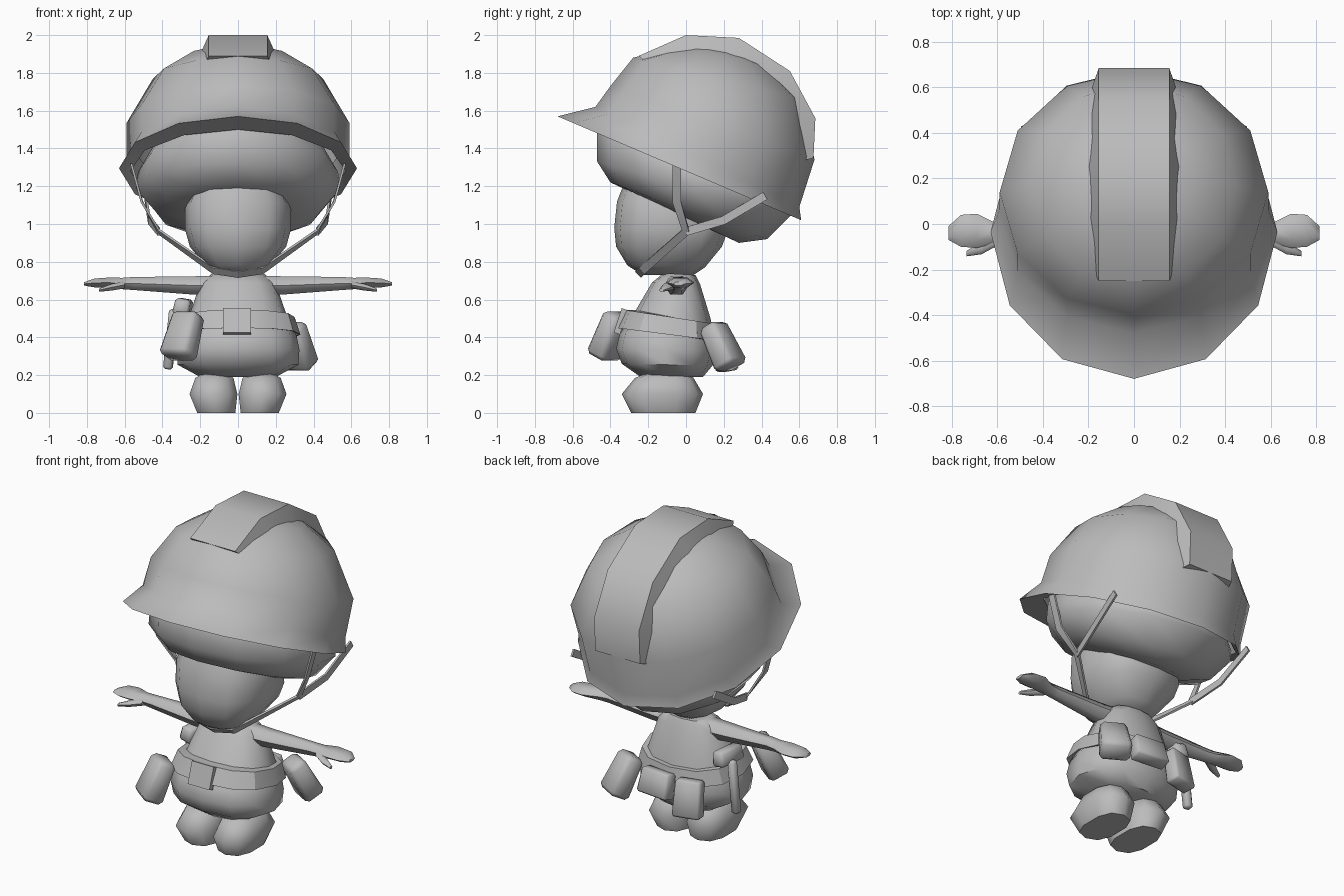
import bpy, bmesh, math
from mathutils import Vector, Euler

cube = bpy.data.objects.get("Cube")
if cube:
    bpy.data.objects.remove(cube, do_unlink=True)

grey = bpy.data.materials.new("plain_grey")
grey.use_nodes = True
grey.diffuse_color = (0.5, 0.5, 0.5, 1)
grey.node_tree.nodes["Principled BSDF"].inputs["Base Color"].default_value = (0.5, 0.5, 0.5, 1)


def finish(name, bm, angle=42, mirror=False):
    """Turn a bmesh into a shaded object, optionally mirrored across x."""
    bmesh.ops.recalc_face_normals(bm, faces=bm.faces)
    me = bpy.data.meshes.new(name)
    bm.to_mesh(me)
    bm.free()
    me.materials.append(grey)
    ob = bpy.data.objects.new(name, me)
    bpy.context.collection.objects.link(ob)
    if mirror:
        ob.modifiers.new("Mirror", 'MIRROR').use_mirror_merge = False
    bpy.ops.object.select_all(action='DESELECT')
    bpy.context.view_layer.objects.active = ob
    ob.select_set(True)
    bpy.ops.object.shade_smooth_by_angle(angle=math.radians(angle))
    return ob


def skin(bm, loops, cap_start=True, cap_end=True):
    """Bridge a list of point loops."""
    rows = [[bm.verts.new(p) for p in loop] for loop in loops]
    n = len(rows[0])
    for a, b in zip(rows, rows[1:]):
        for i in range(n):
            j = (i + 1) % n
            bm.faces.new((a[i], a[j], b[j], b[i]))
    if cap_start:
        bm.faces.new(rows[0])
    if cap_end:
        bm.faces.new(rows[-1])


def ring(front, back, half, cx=0, n=12, power=1.0):
    """Tilted oval: front and back are (y, z), half is the half width."""
    pts = []
    for i in range(n):
        a = math.tau * i / n
        s, c = (math.copysign(abs(f) ** power, f) for f in (math.sin(a), math.cos(a)))
        t = (1 - c) / 2
        pts.append((cx + half * s, front[0] + (back[0] - front[0]) * t,
                    front[1] + (back[1] - front[1]) * t))
    return pts


def loft(name, rings, angle=42, mirror=False, caps=(True, True), **kw):
    bm = bmesh.new()
    skin(bm, [ring(*r, **kw) for r in rings], *caps)
    return finish(name, bm, angle, mirror)


# Helmet: inner lip, brim, tilted dome
loft("helmet", [
    ((-.42, 1.62), (.58, 1.17), .55),
    ((-.47, 1.50), (.57, 1.06), .57),
    ((-.68, 1.57), (.61, 1.02), .63),
    ((-.48, 1.62), (.60, 1.09), .59),
    ((-.40, 1.73), (.68, 1.34), .59),
    ((-.28, 1.88), (.62, 1.66), .45),
    ((-.03, 1.945), (.45, 1.83), .27),
    ((.15, 1.95), (.28, 1.92), .08)], caps=(False, True))

# Raised band over the crown
bm = bmesh.new()
crest = [(-.25, 1.89), (0, 2.0), (.28, 1.985), (.55, 1.81), (.685, 1.56), (.675, 1.35)]
inner = [(y * .75 + .04, z * .9 + .1) for y, z in crest]
loops = []
for (y, z), (v, w) in zip(crest, inner):
    loops.append([(-.155, y, z), (.155, y, z), (.2, v, w), (-.2, v, w)])
skin(bm, loops)
finish("helmet_crest", bm, 50)

# Head under the helmet, and face
loft("head", [
    ((-.38, 1.62), (.50, 1.2), .45),
    ((-.47, 1.48), (.57, 1.07), .53),
    ((-.47, 1.33), (.55, 1.04), .54),
    ((-.40, 1.22), (.43, .92), .44),
    ((-.25, 1.15), (.28, .90), .26)], angle=60)
loft("face", [
    ((-.33, 1.21), (.18, 1.15), .24),
    ((-.365, 1.12), (.2, 1.08), .28),
    ((-.38, .98), (.22, .96), .28),
    ((-.37, .88), (.19, .88), .255),
    ((-.31, .78), (.10, .77), .17),
    ((-.23, .73), (.04, .73), .09)], angle=60, power=.75)

# Body and feet
loft("body", [
    ((-.12, .74), (.05, .73), .14),
    ((-.18, .69), (.075, .68), .2),
    ((-.28, .52), (.13, .5), .26),
    ((-.35, .42), (.15, .40), .31),
    ((-.37, .34), (.16, .33), .325),
    ((-.34, .26), (.14, .25), .32),
    ((-.24, .19), (.09, .19), .2)], angle=50, power=.85)
loft("foot", [
    ((-.20, .215), (0, .215), .06, .12),
    ((-.27, .185), (.04, .185), .105, .125),
    ((-.34, .10), (.09, .10), .132, .13),
    ((-.29, 0), (.05, 0), .105, .115)], angle=60, mirror=True, n=10, power=.8)

# Belt and buckle
loft("belt", [
    ((-.31, .45), (.15, .38), .32),
    ((-.37, .45), (.18, .38), .33),
    ((-.325, .545), (.165, .47), .30),
    ((-.27, .545), (.12, .47), .26)], angle=30, caps=(False, False), power=.85)


def box(name, loc, size, facing=(0, -1), tilt=0, taper=1.0, bevel=0.0, roll=0):
    """Box whose front looks along facing; tilt swings the bottom outward."""
    bm = bmesh.new()
    bmesh.ops.create_cube(bm, size=1)
    for v in bm.verts:
        if v.co.z > 0:
            v.co.x *= taper
            v.co.y *= taper
        v.co = Vector(a * b for a, b in zip(v.co, size))
    if bevel:
        bmesh.ops.bevel(bm, geom=bm.edges[:], offset=bevel, segments=1, affect='EDGES')
    rot = Euler((-math.radians(tilt), math.radians(roll),
                 math.atan2(facing[0], -facing[1])), 'XYZ').to_matrix().to_4x4()
    bmesh.ops.transform(bm, matrix=rot, verts=bm.verts)
    bmesh.ops.translate(bm, vec=loc, verts=bm.verts)
    return finish(name, bm, 50)


box("buckle", (-.005, -.345, .485), (.15, .035, .135), tilt=18)

# Pouches around the belt
box("front_pouch", (-.29, -.395, .41), (.19, .13, .25), (-.6, -.8), 24, .85, .022)
box("side_pouch", (.305, .19, .355), (.18, .13, .25), (.5, .87), 28, .85, .022)
box("back_pouch", (.06, .20, .37), (.22, .09, .15), (.1, 1), 14, .9, .012)
box("rear_pouch", (-.16, .20, .33), (.17, .09, .22), (-.25, 1), 10, .9, .012)

# Torch clipped to the right side
box("torch_head", (-.29, .0, .56), (.2, .09, .09), (-1, .1), 10, .9, .015)
box("torch_tube", (-.355, .03, .39), (.05, .05, .32), (-1, .1), 6, 1, .012)


# Arms: sections along x as (x, y centre, y half, z centre, z half)
def limb(name, sections):
    bm = bmesh.new()
    skin(bm, [[(x, y + ry * math.cos(math.tau * i / 6), z + rz * math.sin(math.tau * i / 6))
               for i in range(6)] for x, y, ry, z, rz in sections])
    finish(name, bm, 60, True)


limb("arm", [
    (.1, -.05, .07, .675, .06), (.25, -.05, .06, .675, .055),
    (.55, -.045, .04, .685, .04), (.61, -.04, .045, .685, .035),
    (.69, -.03, .075, .69, .03), (.76, -.03, .07, .688, .027),
    (.815, -.04, .03, .683, .01)])
limb("thumb", [
    (.60, -.06, .035, .678, .022), (.67, -.105, .028, .665, .02),
    (.735, -.13, .012, .65, .01)])


# Chin straps: flat ribbons widened in the side plane
def strap(name, path, width=.045):
    pts = [Vector(p) for p in path]
    loops = []
    for i, p in enumerate(pts):
        d = pts[min(i + 1, len(pts) - 1)] - pts[max(i - 1, 0)]
        side = Vector((0, -d.z, d.y)).normalized() * width / 2
        thick = d.cross(side).normalized() * .006
        loops.append([p + side + thick, p - side + thick, p - side - thick, p + side - thick])
    bm = bmesh.new()
    skin(bm, loops)
    finish(name, bm, 30, True)


junction = (.42, 0, .96)
strap("chin_strap", [(.565, -.05, 1.32), (.51, -.05, 1.12), junction,
                     (.13, -.23, .755), (0, -.25, .735)])
strap("rear_strap", [junction, (.47, .2, 1.02), (.49, .42, 1.15)])
